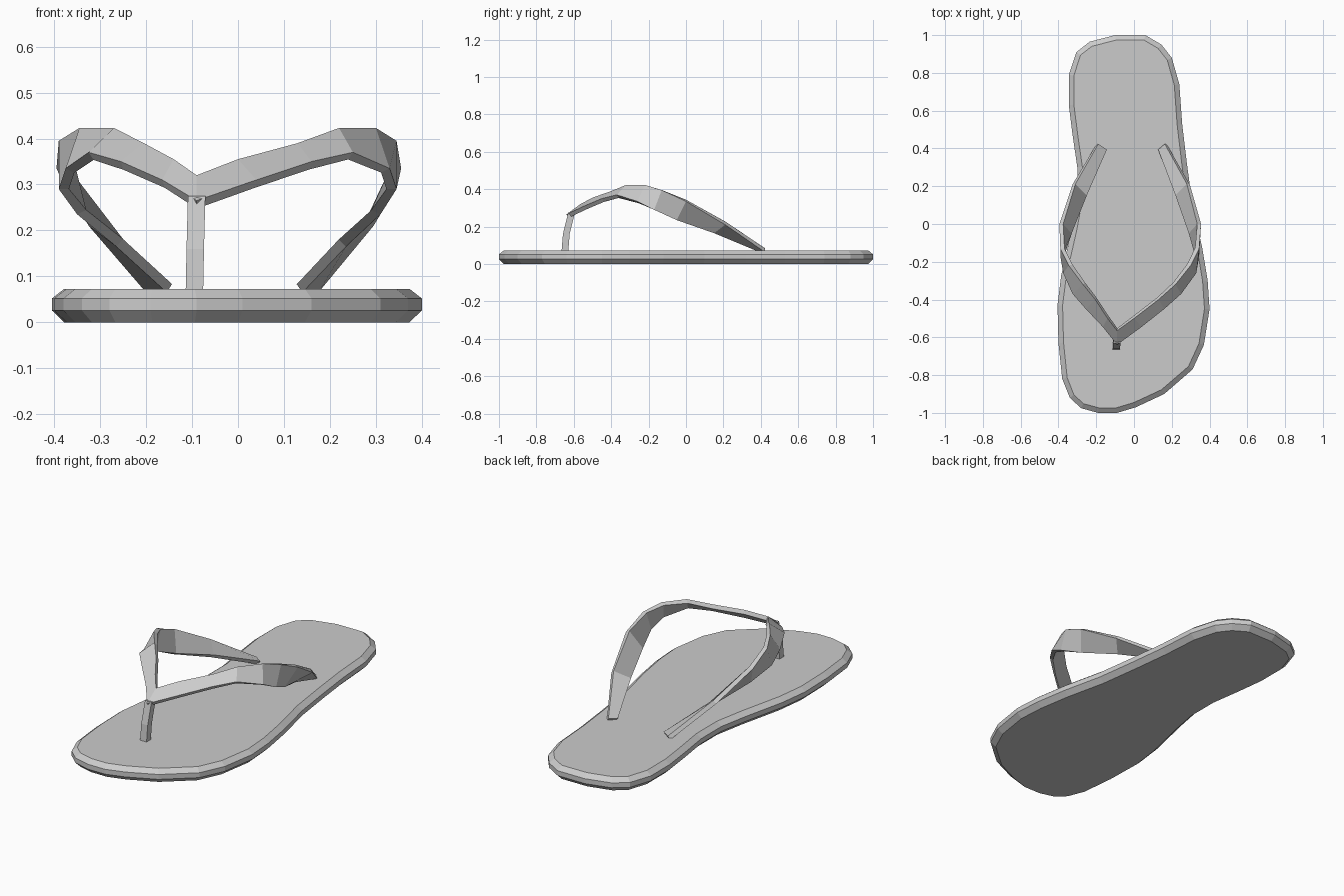
import bpy
import bmesh
from mathutils import Vector

default_cube = bpy.data.objects.get("Cube")
if default_cube:
    bpy.data.objects.remove(default_cube, do_unlink=True)

# One plain material for the whole sandal
rubber = bpy.data.materials.new("grey_rubber")
rubber.use_nodes = True
grey = (0.6, 0.6, 0.6, 1.0)
rubber.diffuse_color = grey
rubber.node_tree.nodes["Principled BSDF"].inputs["Base Color"].default_value = grey


def make_object(name, bm, recalc=True):
    """Turn a bmesh into a named, flat shaded object."""
    if recalc:
        bmesh.ops.recalc_face_normals(bm, faces=bm.faces)
    mesh = bpy.data.meshes.new(name)
    bm.to_mesh(mesh)
    bm.free()
    mesh.materials.append(rubber)
    obj = bpy.data.objects.new(name, mesh)
    bpy.context.scene.collection.objects.link(obj)
    return obj


def inset_outline(points, distance):
    """Move every point of a counterclockwise outline inward."""
    result = []
    count = len(points)
    for i, point in enumerate(points):
        before = (point - points[i - 1]).normalized()
        after = (points[(i + 1) % count] - point).normalized()
        tangent = (before + after).normalized()
        result.append(point + Vector((-tangent.y, tangent.x)) * distance)
    return result


def loft(bm, rings):
    """Skin closed rings with quads and cap both ends."""
    loops = [[bm.verts.new(co) for co in ring] for ring in rings]
    for low, high in zip(loops, loops[1:]):
        for i in range(len(low)):
            j = (i + 1) % len(low)
            bm.faces.new((low[i], low[j], high[j], high[i]))
    bm.faces.new(list(reversed(loops[0])))
    bm.faces.new(loops[-1])


# Sole: foot-shaped outline, counterclockwise from the toe
outline = [Vector(p) for p in (
    (-.19, -1), (-.09, -1), (.01, -.97), (.16, -.9), (.31, -.77),
    (.37, -.64), (.4, -.45), (.39, -.3), (.36, -.12), (.31, .1),
    (.28, .32), (.255, .53), (.24, .74), (.2, .88), (.145, .95),
    (.06, 1), (-.1, 1), (-.235, .965), (-.305, .91), (-.345, .79),
    (-.345, .63), (-.325, .47), (-.3, .3), (-.3, .13), (-.33, -.03),
    (-.385, -.27), (-.405, -.43), (-.4, -.63), (-.38, -.82),
    (-.34, -.92), (-.28, -.975),
)]
inner = inset_outline(outline, 0.027)
sole = bmesh.new()
loft(sole, [[(p.x, p.y, z) for p in ring] for ring, z in (
    (inner, 0), (outline, .026), (outline, .052), (inner, .073))])
make_object("sole", sole)

# Strap: ribbon edges from the toe joint back to the heel anchors.
# Each entry is (x on the left side, x on the right side, y, z).
upper_edge = (
    (-.09, -.09, -.565, .32), (0, -.14, -.5, .355), (.13, -.205, -.4, .39),
    (.22, -.27, -.32, .423), (.3, -.345, -.22, .423),
    (.345, -.39, -.13, .395), (.355, -.395, 0, .335),
    (.295, -.325, .21, .21), (.175, -.2, .42, .065),
)
lower_edge = (
    (-.09, -.09, -.64, .265), (.04, -.165, -.545, .31),
    (.16, -.255, -.45, .35), (.25, -.325, -.37, .37),
    (.33, -.375, -.26, .335), (.345, -.39, -.17, .29),
    (.31, -.35, -.05, .235), (.235, -.265, .15, .165),
    (.14, -.155, .39, .065),
)


def full_edge(edge):
    """Join the right branch, toe joint and left branch in one path."""
    right_side = [(r, y, z) for left, r, y, z in reversed(edge[1:])]
    left_side = [(left, y, z) for left, r, y, z in edge]
    return right_side + left_side


strap = bmesh.new()
top_row = [strap.verts.new(co) for co in full_edge(upper_edge)]
low_row = [strap.verts.new(co) for co in full_edge(lower_edge)]
for i in range(len(top_row) - 1):
    # Winding keeps the outside of the ribbon facing outward
    strap.faces.new((low_row[i], low_row[i + 1], top_row[i + 1], top_row[i]))
strap_object = make_object("strap", strap, recalc=False)
solidify = strap_object.modifiers.new("thickness", "SOLIDIFY")
solidify.thickness = 0.022
solidify.offset = -1

# Toe post: small square bar leaning back into the strap joint
post = bmesh.new()
post_path = ((-.095, -.648, .06), (-.093, -.64, .16), (-.09, -.612, .275))
half_x, half_y = 0.019, 0.018
loft(post, [[(x + sx * half_x, y + sy * half_y, z)
             for sx, sy in ((-1, -1), (1, -1), (1, 1), (-1, 1))]
            for x, y, z in post_path])
make_object("toe_post", post)
